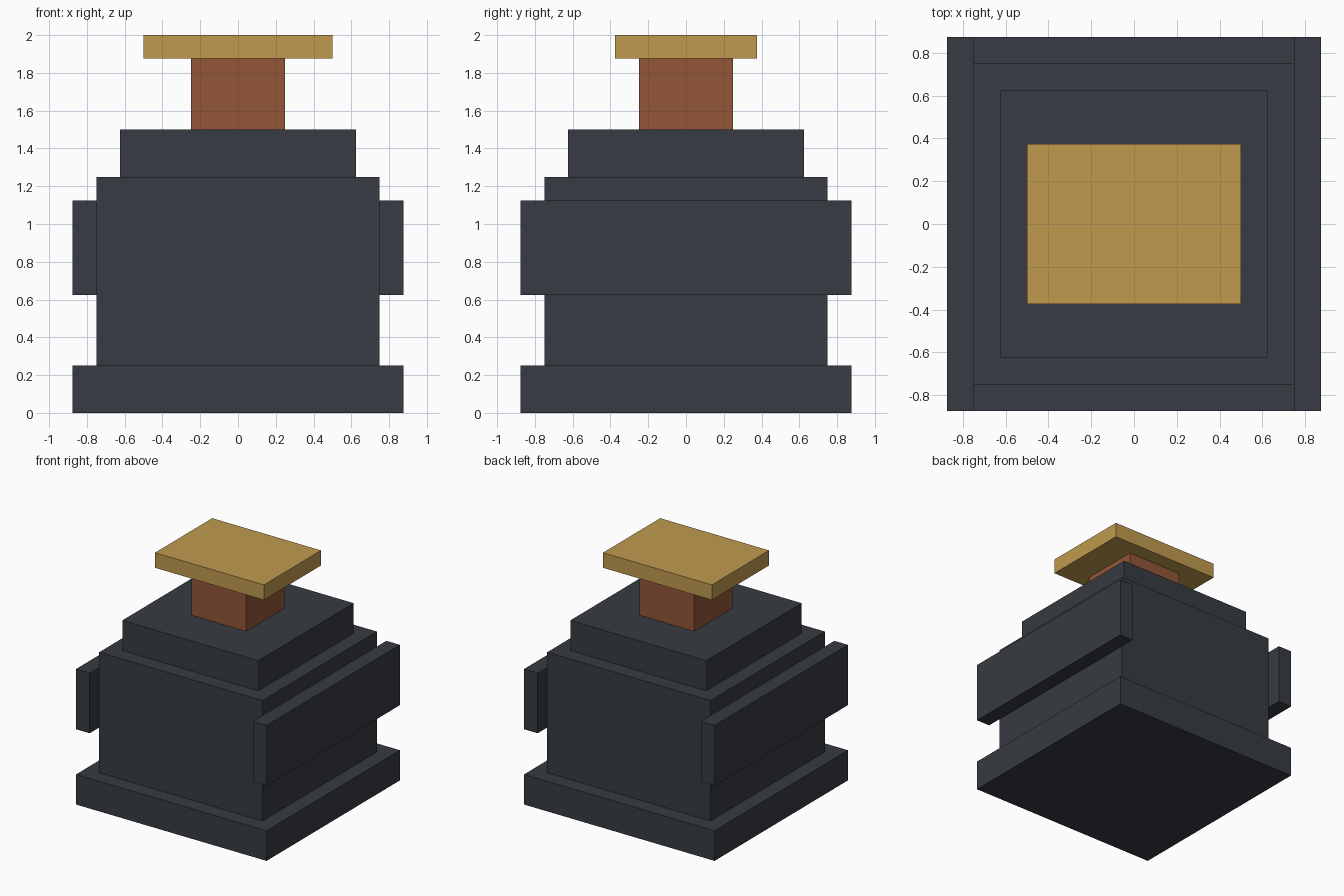
import bpy
import bmesh
from mathutils import Matrix

if "Cube" in bpy.data.objects:
    bpy.data.objects.remove(bpy.data.objects["Cube"], do_unlink=True)


def make_material(name, rgb):
    mat = bpy.data.materials.new(name)
    mat.use_nodes = True
    colour = (*rgb, 1.0)
    mat.diffuse_color = colour
    bsdf = next(n for n in mat.node_tree.nodes if n.type == 'BSDF_PRINCIPLED')
    bsdf.inputs["Base Color"].default_value = colour
    return mat


def box(name, x, y, z, mat):
    """Box spanning the given (min, max) range on each axis."""
    spans = (x, y, z)
    centre = [(a + b) / 2 for a, b in spans]
    size = [b - a for a, b in spans]
    bm = bmesh.new()
    bmesh.ops.create_cube(bm, size=1.0, matrix=Matrix.Diagonal((*size, 1.0)))
    mesh = bpy.data.meshes.new(name)
    bm.to_mesh(mesh)
    bm.free()
    mesh.materials.append(mat)
    obj = bpy.data.objects.new(name, mesh)
    obj.location = centre
    bpy.context.collection.objects.link(obj)
    return obj


def centred(half):
    return (-half, half)


slate = make_material("dark slate", (0.038, 0.044, 0.054))
rust = make_material("rust brown", (0.287, 0.093, 0.037))
gold = make_material("gold", (0.527, 0.323, 0.076))

# Stacked tiers: name, half width, half depth, bottom, top, material
tiers = [
    ("base", 0.875, 0.875, 0.0, 0.25, slate),
    ("body", 0.75, 0.75, 0.25, 1.25, slate),
    ("shoulder", 0.625, 0.625, 1.25, 1.5, slate),
    ("neck", 0.25, 0.25, 1.5, 1.875, rust),
    ("top_plate", 0.5, 0.375, 1.875, 2.0, gold),
]
for name, hx, hy, z0, z1, mat in tiers:
    box(name, centred(hx), centred(hy), (z0, z1), mat)

# Side bars, overhanging the body at front and back
for name, x in (("left_side_bar", (0.75, 0.875)), ("right_side_bar", (-0.875, -0.75))):
    box(name, x, centred(0.875), (0.625, 1.125), slate)
